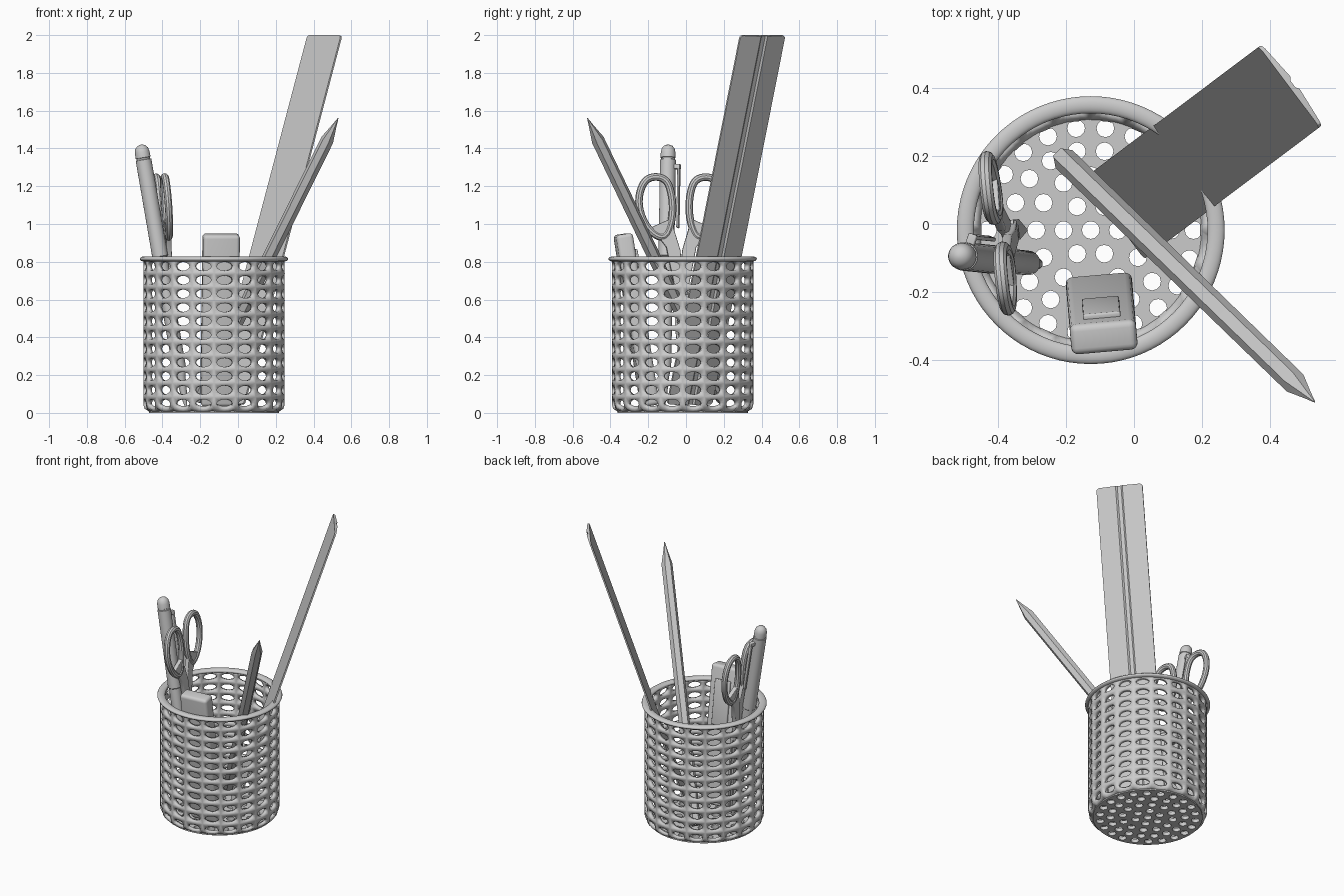
import bpy, bmesh
from math import sin, cos, pi, radians, sqrt
from mathutils import Matrix, Vector

if "Cube" in bpy.data.objects:
    bpy.data.objects.remove(bpy.data.objects["Cube"])

CX, CY = -0.127, -0.018        # cup axis


def finish(name, bm, matrix=None, smooth=35):
    bmesh.ops.recalc_face_normals(bm, faces=bm.faces)
    me = bpy.data.meshes.new(name)
    bm.to_mesh(me)
    bm.free()
    ob = bpy.data.objects.new(name, me)
    bpy.context.collection.objects.link(ob)
    if matrix:
        ob.matrix_world = matrix
    select(ob)
    bpy.ops.object.shade_smooth_by_angle(angle=radians(smooth))
    return ob


def select(ob):
    bpy.ops.object.select_all(action='DESELECT')
    ob.select_set(True)
    bpy.context.view_layer.objects.active = ob


def frame(a, b):
    """Matrix at a with local Z towards b and local X horizontal."""
    z = (Vector(b) - Vector(a)).normalized()
    x = Vector((z.y, -z.x, 0)).normalized()
    m = Matrix((x, z.cross(x), z)).transposed().to_4x4()
    return Matrix.Translation(a) @ m


def rod(name, a, b, profile, sides, smooth=35):
    """Turned rod from a to b; profile holds (distance from b end, radius)."""
    length = (Vector(b) - Vector(a)).length
    bm = bmesh.new()
    rings = [[bm.verts.new((r * cos(2 * pi * i / sides), r * sin(2 * pi * i / sides), length - d))
              for i in range(sides)] for d, r in profile]
    for p, q in zip(rings, rings[1:]):
        for i in range(sides):
            j = (i + 1) % sides
            bm.faces.new((p[i], p[j], q[j], q[i]))
    bm.faces.new(rings[0])
    bm.faces.new(rings[-1])
    return finish(name, bm, frame(a, b), smooth)


def curve(name, loops, matrix, extrude=0.0, bevel=0.0, fill=True, kind='POLY'):
    """Filled plate (with holes) or round tube from closed loops, made a mesh."""
    cu = bpy.data.curves.new(name, 'CURVE')
    cu.dimensions = '2D' if fill else '3D'
    cu.fill_mode = 'BOTH' if fill else 'FULL'
    cu.extrude, cu.bevel_depth, cu.bevel_resolution = extrude, bevel, 3
    for pts in loops:
        sp = cu.splines.new(kind)
        sp.points.add(len(pts) - 1)
        for p, (x, y) in zip(sp.points, pts):
            p.co = (x, y, 0, 1)
        sp.use_cyclic_u = True
        sp.order_u = 3
        sp.resolution_u = 8
    ob = bpy.data.objects.new(name, cu)
    bpy.context.collection.objects.link(ob)
    ob.matrix_world = matrix
    select(ob)
    bpy.ops.object.convert(target='MESH')
    bpy.ops.object.shade_smooth_by_angle(angle=radians(35))
    return bpy.context.object


def box(name, size, matrix, bevel, segments=3):
    bm = bmesh.new()
    bmesh.ops.create_cube(bm, size=1, matrix=Matrix.Diagonal((*size, 1)))
    bmesh.ops.bevel(bm, geom=bm.edges[:], offset=bevel, segments=segments, profile=0.5, affect='EDGES')
    return finish(name, bm, matrix)


def circle(x, y, r, n):
    return [(x + r * cos(2 * pi * i / n), y + r * sin(2 * pi * i / n)) for i in range(n)]


# cup wall: grid of cells, each with an oval hole
COLS, ROWS, Z0, Z1 = 20, 11, 0.012, 0.812
ch, cw = (Z1 - Z0) / ROWS, 2 * pi / COLS
bm = bmesh.new()


def on_wall(angle, z):
    k = max(0.0, 0.035 - (z - Z0))
    r = 0.3625 - (0.035 - sqrt(max(0, 0.035 ** 2 - k * k)))
    return bm.verts.new((CX + r * cos(angle), CY + r * sin(angle), z))


square = [(max(-1, min(1, 1.4143 * cos(t))), max(-1, min(1, 1.4143 * sin(t))))
          for t in (i * pi / 8 for i in range(16))]
for row in range(ROWS):
    for col in range(COLS):
        a, z = (col + 0.5) * cw, Z0 + (row + 0.5) * ch
        outer = [on_wall(a + u * cw / 2, z + v * ch / 2) for u, v in square]
        inner = [on_wall(a + cos(i * pi / 8) * 0.37 * cw, z + sin(i * pi / 8) * 0.32 * ch)
                 for i in range(16)]
        for i in range(16):
            j = (i + 1) % 16
            bm.faces.new((outer[i], outer[j], inner[j], inner[i]))
bmesh.ops.remove_doubles(bm, verts=bm.verts, dist=0.0005)
wall = finish("cup_wall", bm, smooth=50)
mod = wall.modifiers.new("thickness", 'SOLIDIFY')
mod.thickness, mod.offset = 0.024, 0

# cup floor: disc with rings of round holes
holes = [circle(0, 0, 0.026, 12)]
for n, r in ((6, 0.08), (12, 0.16), (18, 0.235), (22, 0.302)):
    holes += [circle(x, y, 0.026, 12) for x, y in circle(0, 0, r, n)]
curve("cup_floor", [circle(0, 0, 0.345, 60)] + holes,
      Matrix.Translation((CX, CY, 0.012)), extrude=0.012)

# cup rim
bpy.ops.mesh.primitive_torus_add(major_radius=0.368, minor_radius=0.025, major_segments=80,
                                 minor_segments=14, location=(CX, CY, 0.815))
rim = bpy.context.object
rim.name = "cup_rim"
rim.scale.z = 0.55
bpy.ops.object.shade_smooth()

# ruler: flat inner face, sloped outer face with a central groove
a, b = Vector((-0.053, 0.02, 0.045)), Vector((0.462, 0.407, 1.998))
half = [(0.148, -0.008), (0.148, 0.002), (0.022, 0.014), (0.012, 0.006)]
section = half + [(-x, y) for x, y in reversed(half)]
bm = bmesh.new()
f = bm.faces.new([bm.verts.new((x, y, 0)) for x, y in section])
ext = bmesh.ops.extrude_face_region(bm, geom=[f])
bmesh.ops.translate(bm, verts=[v for v in ext['geom'] if isinstance(v, bmesh.types.BMVert)],
                    vec=(0, 0, (b - a).length))
corners = [e for e in bm.edges if all(abs(abs(v.co.x) - 0.148) < 1e-4 for v in e.verts)
           and abs(e.verts[0].co.z - e.verts[1].co.z) < 1e-4 and e.calc_length() < 0.05]
bmesh.ops.bevel(bm, geom=corners, offset=0.018, segments=3, profile=0.5, affect='EDGES')
finish("ruler", bm, frame(a, b), 20)

# hexagonal pencil with sharpened point
rod("pencil", (-0.22, 0.205, 0.05), (0.53, -0.522, 1.56),
    [(0, 0.002), (0.05, 0.013), (0.14, 0.035), (1.80, 0.036), (1.815, 0.03)], 6, 20)

# capped pen with domed end and clip
pa, pb = (-0.275, -0.118, 0.03), (-0.514, -0.094, 1.42)
rod("pen", pa, pb,
    [(0, 0.006), (0.006, 0.022), (0.02, 0.034), (0.04, 0.039), (0.07, 0.040), (0.072, 0.036),
     (0.08, 0.036), (0.082, 0.042), (0.6, 0.042), (0.605, 0.037), (1.2, 0.036), (1.25, 0.025),
     (1.36, 0.016), (1.41, 0.005)], 24)
pen = frame(pa, pb)
side = pen.to_3x3().inverted() @ Vector((0.35, 1, 0))
side.z = 0
side.normalize()
turn = Matrix((side, Vector((-side.y, side.x, 0)), Vector((0, 0, 1)))).transposed().to_4x4()
top = (Vector(pb) - Vector(pa)).length
box("pen_clip", (0.012, 0.026, 0.34), pen @ turn @ Matrix.Translation((0.062, 0, top - 0.28)), 0.004)
box("pen_clip_mount", (0.04, 0.026, 0.025), pen @ turn @ Matrix.Translation((0.05, 0, top - 0.12)), 0.004)

# scissors: two mirrored halves in a leaning plane
axes = Matrix(((0, 0, 1, 0), (1, 0, 0, 0), (0, 1, 0, 0), (0, 0, 0, 1)))
plane = (Matrix.Translation((-0.378, -0.025, 0.83)) @ Matrix.Rotation(radians(6), 4, 'Z')
         @ Matrix.Rotation(radians(-4.5), 4, 'Y') @ axes)
ring = [(-0.19, 0.42), (-0.235, 0.29), (-0.19, 0.15), (-0.09, 0.08), (-0.045, 0.19),
        (-0.045, 0.32), (-0.08, 0.42)]
shank = [(-0.15, 0.15), (-0.06, 0.19), (-0.012, 0.03), (0.0, -0.1), (0.025, -0.2),
         (-0.025, -0.2), (-0.055, -0.05), (-0.075, 0.05)]
blade = [(-0.025, -0.15), (0.035, -0.17), (0.035, -0.38), (0.0, -0.68), (-0.025, -0.35)]
for label, s in (("left", 1), ("right", -1)):
    m = plane @ Matrix.Translation((0, 0, 0.008 * s))
    flip = lambda pts: [(s * x, y) for x, y in pts]
    curve(label + "_scissor_loop", [flip(ring)], m, bevel=0.02, fill=False, kind='NURBS')
    curve(label + "_scissor_shank", [flip(shank)], m, extrude=0.008, bevel=0.006)
    curve(label + "_scissor_blade", [flip(blade)], m, extrude=0.006)
curve("scissor_pivot", [circle(0, -0.2, 0.02, 16)], plane, extrude=0.024)

# flat eraser holder leaning on the front, with a raised slide at the back
ea, eb = Vector((-0.10, -0.19, 0.035)), Vector((-0.09, -0.335, 0.95))
mid = (ea + eb) / 2
lean = (Matrix.Translation(mid) @ Matrix.Rotation(radians(5), 4, 'Z')
        @ Matrix.Rotation(radians(9), 4, 'X'))
box("eraser_holder", (0.195, 0.09, 0.92), lean, 0.02, 4)
box("eraser_slide", (0.11, 0.02, 0.3), lean @ Matrix.Translation((0, 0.05, 0.22)), 0.006)
